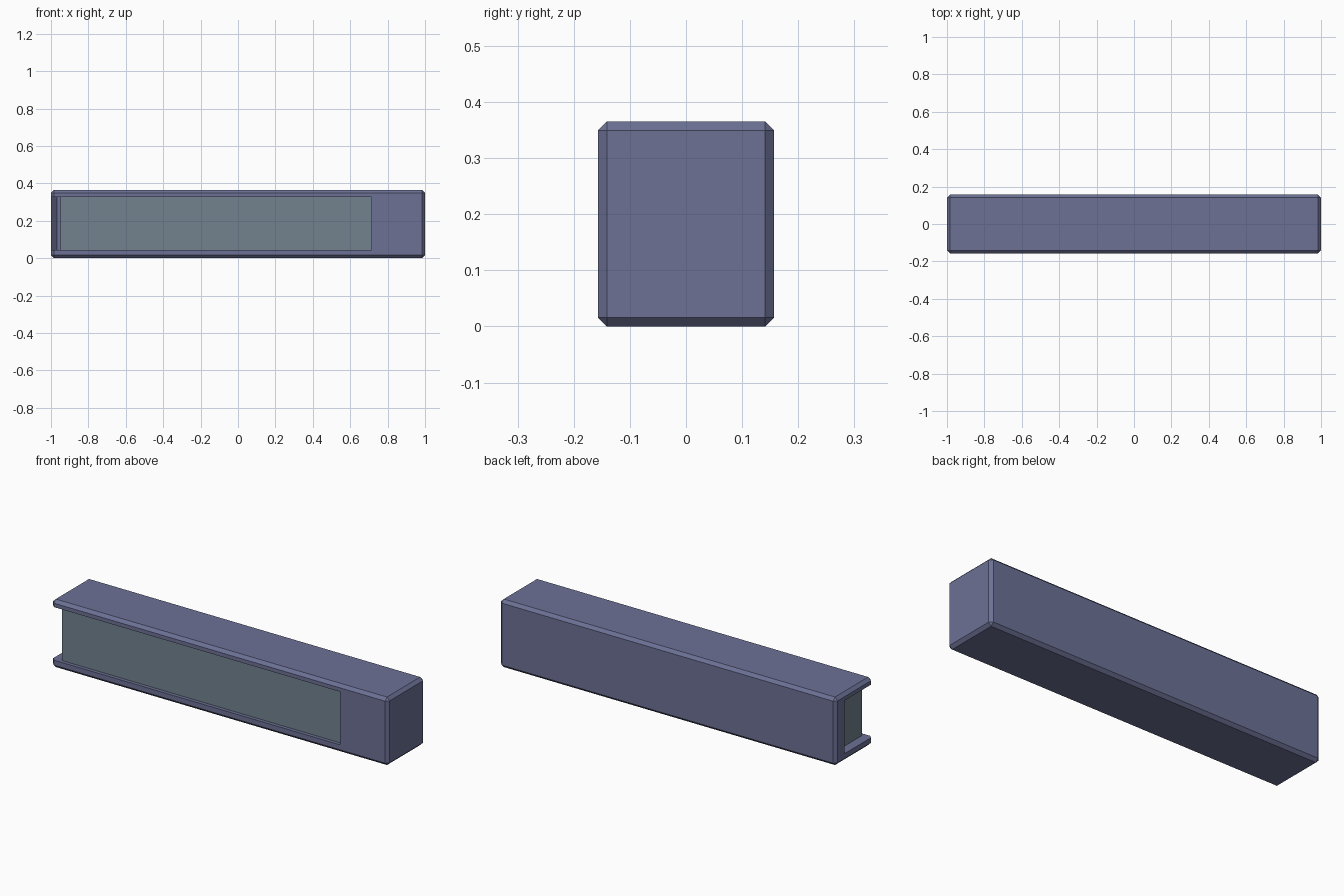
import bpy, bmesh

if "Cube" in bpy.data.objects:
    bpy.data.objects.remove(bpy.data.objects["Cube"])

HALF_X, HALF_Y, TOP = 1.0, 0.157, 0.365
CHAMFER = 0.016
LOW, HIGH, END = 0.043, 0.328, 0.715   # recess floor, ceiling, right end


def material(name, rgb):
    m = bpy.data.materials.new(name)
    m.diffuse_color = (*rgb, 1)
    m.use_nodes = True
    m.node_tree.nodes["Principled BSDF"].inputs["Base Color"].default_value = m.diffuse_color
    return m


def prism(name, outline, z0, z1, mat, bevel=0):
    """Extrude an xy outline from z0 to z1, with optional flat chamfers."""
    bm = bmesh.new()
    face = bm.faces.new([bm.verts.new((x, y, z0)) for x, y in outline])
    ext = bmesh.ops.extrude_face_region(bm, geom=[face])
    for v in ext["geom"]:
        if isinstance(v, bmesh.types.BMVert):
            v.co.z = z1
    bmesh.ops.recalc_face_normals(bm, faces=bm.faces[:])
    if bevel:
        bmesh.ops.bevel(bm, geom=bm.edges[:], offset=bevel,
                        offset_type='OFFSET', segments=1, affect='EDGES')
    mesh = bpy.data.meshes.new(name)
    bm.to_mesh(mesh)
    bm.free()
    mesh.materials.append(mat)
    obj = bpy.data.objects.new(name, mesh)
    bpy.context.collection.objects.link(obj)
    return obj


def rect(x0, x1, y0, y1):
    return [(x0, y0), (x1, y0), (x1, y1), (x0, y1)]


slate = material("slate blue", (0.15, 0.165, 0.30))
grey = material("green grey", (0.17, 0.225, 0.275))

# Chamfered casing
casing = prism("casing", rect(-HALF_X, HALF_X, -HALF_Y, HALF_Y), 0, TOP, slate, CHAMFER)

# Recess open to the front and left, with a sloped back corner
cutter = prism("recess_cutter",
               [(-1.1, -0.3), (END, -0.3), (END, 0.117), (-0.967, 0.117), (-1.1, -0.016)],
               LOW, HIGH, slate)
cutter.hide_render = True
cut = casing.modifiers.new("recess", 'BOOLEAN')
cut.operation = 'DIFFERENCE'
cut.solver = 'EXACT'
cut.object = cutter
bpy.context.view_layer.objects.active = casing
bpy.ops.object.modifier_apply(modifier=cut.name)
bpy.data.objects.remove(cutter)

# Inset window block wrapping the front and left end
prism("window_block", rect(-0.95, END, -0.138, 0.117), LOW, HIGH, grey)
